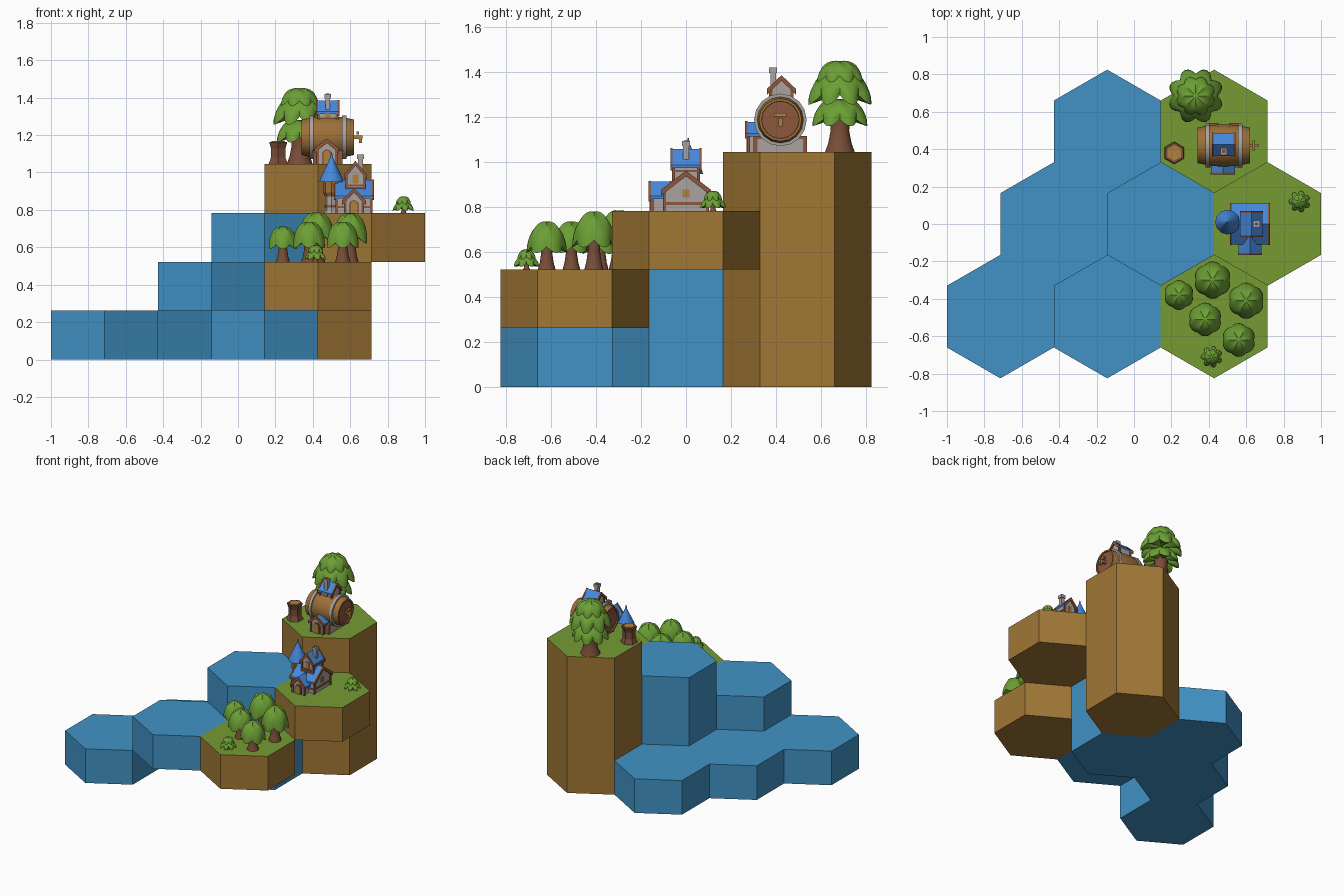
import bpy, bmesh
from math import sin, cos, pi, radians
from mathutils import Matrix, Vector

cube = bpy.data.objects.get("Cube")
if cube:
    bpy.data.objects.remove(cube)


def material(name, *rgb):
    m = bpy.data.materials.new(name)
    m.use_nodes = True
    m.diffuse_color = (*rgb, 1)
    m.node_tree.nodes["Principled BSDF"].inputs["Base Color"].default_value = (*rgb, 1)
    return m


water = material("water blue", .053, .29, .56)
soil = material("soil brown", .35, .185, .036)
grass = material("grass green", .18, .33, .034)
leaf = material("leaf green", .15, .35, .035)
bark = material("bark brown", .19, .075, .04)
oak = material("oak", .34, .16, .04)
timber = material("red timber", .27, .095, .045)
stone = material("pale stone", .40, .37, .35)
slate = material("roof blue", .06, .25, .72)
gold = material("honey wood", .42, .22, .05)


def finish(name, bm, mats, smooth=None):
    bmesh.ops.recalc_face_normals(bm, faces=bm.faces)
    me = bpy.data.meshes.new(name)
    bm.to_mesh(me)
    bm.free()
    for m in mats:
        me.materials.append(m)
    ob = bpy.data.objects.new(name, me)
    bpy.context.collection.objects.link(ob)
    if smooth:
        bpy.ops.object.select_all(action='DESELECT')
        ob.select_set(True)
        bpy.context.view_layer.objects.active = ob
        bpy.ops.object.shade_smooth_by_angle(angle=radians(smooth))
    return ob


def box(name, loc, size, mat):
    bm = bmesh.new()
    bmesh.ops.create_cube(bm, size=1, matrix=Matrix.Translation(loc) @ Matrix.Diagonal((*size, 1)))
    return finish(name, bm, [mat])


def prism(name, outline, y0, y1, mat, place):
    """Extrude an x-z outline along local y."""
    bm = bmesh.new()
    f = bm.faces.new([bm.verts.new((x, y0, z)) for x, z in outline])
    ext = bmesh.ops.extrude_face_region(bm, geom=[f])["geom"]
    bmesh.ops.translate(bm, vec=(0, y1 - y0, 0), verts=[v for v in ext if isinstance(v, bmesh.types.BMVert)])
    bm.transform(place)
    return finish(name, bm, [mat])


def lathe(name, profile, place, mat, segs=12, smooth=None):
    """Revolve (radius, height) points round local z and close both ends."""
    bm = bmesh.new()
    rings = [[bm.verts.new((r * cos(2 * pi * i / segs), r * sin(2 * pi * i / segs), z)) for i in range(segs)]
             for r, z in profile]
    for a, b in zip(rings, rings[1:]):
        for i in range(segs):
            j = (i + 1) % segs
            bm.faces.new((a[i], a[j], b[j], b[i]))
    bm.faces.new(rings[0])
    bm.faces.new(rings[-1])
    bm.transform(place)
    return finish(name, bm, [mat], smooth)


def at(x, y, z=0, turn=0):
    return Matrix.Translation((x, y, z)) @ Matrix.Rotation(turn, 4, 'Z')


# Hexagonal columns
STEP, R = .261, .33
W = R * cos(pi / 6)


def hex_column(name, col, row, low, high, land):
    bm = bmesh.new()
    h = (high - low) * STEP
    bmesh.ops.create_cone(bm, cap_ends=True, segments=6, radius1=R, radius2=R, depth=h)
    bm.transform(at(col * W, row * R * 1.5, low * STEP + h / 2, 0))
    if abs(max(v.co.x for v in bm.verts) - col * W - R) < .01:
        bmesh.ops.rotate(bm, verts=bm.verts, cent=(col * W, row * R * 1.5, 0), matrix=Matrix.Rotation(pi / 6, 3, 'Z'))
    bm.normal_update()
    for f in bm.faces:
        f.material_index = int(land and f.normal.z > .5)
    finish(name, bm, [soil, grass] if land else [water])


hex_column("water_front_left", -2.5, -1, 0, 1, False)
hex_column("water_left", -1.5, 0, 0, 1, False)
hex_column("water_back", -.5, 1, 0, 1, False)
hex_column("water_front", -.5, -1, 1, 2, False)
hex_column("water_centre", .5, 0, 0, 3, False)
hex_column("forest_ground", 1.5, -1, 1, 2, True)
hex_column("village_ground", 2.5, 0, 2, 3, True)
hex_column("hill_ground", 1.5, 1, 0, 4, True)


# Trees
def canopy(name, x, y, r, z0, z1, lobes, depth, lift):
    bm = bmesh.new()
    segs, n, h = lobes * 6, 8, z1 - z0
    rings = []
    for k in range(1, n + 3):
        t = min(k / n, 1)
        ring = []
        for i in range(segs):
            a = 2 * pi * i / segs
            valley = (1 - abs(sin(lobes * a / 2))) * t
            rad = r * sin(t * pi / 2) * (1 - depth * valley)
            z = z0 + h * cos(t * pi / 2) + lift * h * valley
            if k > n:
                rad *= 1 - .35 * (k - n)
                z += (.12 * h) * (k - n)
            ring.append(bm.verts.new((x + rad * cos(a), y + rad * sin(a), z)))
        rings.append(ring)
    for a, b in zip(rings, rings[1:]):
        for i in range(segs):
            j = (i + 1) % segs
            bm.faces.new((a[i], a[j], b[j], b[i]))
    for ring, z in ((rings[0], z1), (rings[-1], z0 + .3 * h)):
        tip = bm.verts.new((x, y, z))
        for i in range(segs):
            bm.faces.new((tip, ring[i], ring[(i + 1) % segs]))
    finish(name, bm, [leaf], 40)


def trunk(name, x, y, z, r, h):
    lathe(name, [(r, 0), (r * .78, h * .25), (r * .62, h * .6), (r * .7, h)], at(x, y, z), bark, 10, 40)


GROUND = 2 * STEP
for x, y, r, z0, z1 in [(.24, -.38, .08, .59, .71), (.42, -.30, .1, .625, .785), (.6, -.41, .097, .62, .78),
                        (.38, -.51, .09, .595, .735), (.56, -.62, .09, .595, .735)]:
    canopy("forest_canopy", x, y, r, z0, z1, 6, .1, .2)
    trunk("forest_trunk", x, y, GROUND, r * .46, z0 - GROUND + .05)

for x, y, z in [(.415, -.71, GROUND), (.885, .12, 3 * STEP)]:
    canopy("bush_skirt", x, y, .058, z + .012, z + .06, 7, .3, .3)
    canopy("bush_top", x, y, .042, z + .045, z + .088, 7, .25, .3)
    trunk("bush_stem", x, y, z, .016, .03)

HILL = 4 * STEP
trunk("great_trunk", .33, .685, HILL, .07, .16)
canopy("great_canopy_low", .33, .685, .13, 1.16, 1.28, 8, .2, .25)
canopy("great_canopy_middle", .33, .685, .15, 1.255, 1.40, 8, .22, .3)
canopy("great_canopy_top", .33, .685, .108, 1.35, 1.45, 8, .18, .25)

# Stump
lathe("stump", [(.06, 0), (.045, .035), (.045, .085), (.056, .12)], at(.215, .38, HILL, pi / 6), bark, 6)
lathe("stump_top", [(.042, .118), (.042, .125)], at(.215, .38, HILL, pi / 6), gold, 6)


# Timber-framed buildings
def building(name, x, y, z, eave, peak, w, length, turn=0, door=False):
    p, h, l = at(x, y, z, turn), w / 2, length / 2
    e, k = eave - z, peak - z
    prism(name + "_walls", [(-h, 0), (h, 0), (h, e), (0, k), (-h, e)], -l, l, stone, p)

    def chevron(label, over, low, high, y0, y1, mat):
        q = h + over
        drop = (k - e) * over / h
        prism(name + label, [(-q, e - drop + low), (0, k + low), (q, e - drop + low),
                             (q, e - drop + high), (0, k + high), (-q, e - drop + high)], y0, y1, mat, p)

    chevron("_roof", .014, 0, .014, -l - .008, l + .008, slate)
    for s in (-1, 1):
        a, b = sorted((s * (l + .003), s * (l + .014)))
        chevron("_gable_trim", .016, -.008, .017, a, b, timber)
        for sx in (-1, 1):
            cx = sx * h
            prism(name + "_post", [(cx - .007, 0), (cx + .007, 0), (cx + .007, e), (cx - .007, e)],
                  min(s * (l - .008), s * (l + .006)), max(s * (l - .008), s * (l + .006)), timber, p)
        if not (door and s < 0):
            a, b = sorted((s * l, s * (l + .005)))
            prism(name + "_beam", [(-h, e * .3), (h, e * .3), (h, e * .3 + .012), (-h, e * .3 + .012)], a, b, timber, p)
    if door:
        for label, d, top, out, mat in (("_door_frame", .027, .75, .005, timber), ("_door", .019, .66, .009, gold)):
            t = e * top
            prism(name + label, [(-d, 0), (d, 0), (d, t), (d * .6, t + .014), (0, t + .02), (-d * .6, t + .014), (-d, t)],
                  -l - out, -l, mat, p)


def chimney(name, x, y, z0, z1):
    box(name, (x, y, (z0 + z1) / 2), (.026, .026, z1 - z0), stone)
    box(name + "_cap", (x, y, z1 - .012), (.036, .036, .024), stone)
    box(name + "_flue", (x, y, z1), (.018, .018, .004), bark)


# Village house with tower
VIL = 3 * STEP
building("house", .62, 0, VIL, .872, .945, .19, .185, pi / 2)
building("house_upper", .628, 0, .88, .99, 1.045, .092, .112)
building("house_porch", .62, -.115, VIL, .85, .90, .095, .075, 0, True)
chimney("house_chimney", .655, 0, 1.0, 1.095)
for side in (-1, 1):
    box("upper_window", (.628, side * .058, .965), (.03, .008, .05), gold)
    box("upper_beam", (.628, side * .058, .932), (.092, .009, .01), timber)
    box("upper_side_beam", (.628 + side * .047, 0, .96), (.006, .11, .01), timber)
    box("house_side_beam", (.62, side * .097, .815), (.185, .006, .012), timber)
box("house_window", (.715, 0, .86), (.006, .03, .035), gold)

lathe("tower_base", [(.042, 0), (.034, .02), (.034, .1)], at(.5, .01, VIL), stone, 8)
lathe("tower_band", [(.038, .03), (.038, .044)], at(.5, .01, VIL), timber, 8)
lathe("tower_head", [(.032, .085), (.046, .11), (.046, .18)], at(.5, .01, VIL), oak, 8)
lathe("tower_roof", [(.066, .165), (.058, .19), (.026, .255), (.008, .295), (.002, .325)],
      at(.5, .01, VIL), slate, 12, 40)

# Barrel house
BX, BY, BZ = .48, .42, 1.188
side_on = at(BX, BY, BZ) @ Matrix.Rotation(pi / 2, 4, 'Y')
lathe("barrel", [(.082, -.125), (.084, -.14), (.095, -.14), (.109, -.07), (.113, 0), (.109, .07),
                 (.095, .14), (.084, .14), (.082, .125)], side_on, oak, 16, 25)
for s in (-1, 1):
    lathe("barrel_lid", [(.085, s * .11), (.085, s * .132)], side_on, timber, 16)
    lathe("barrel_hoop", [(.107, s * .088 - .011), (.117, s * .088 - .011), (.117, s * .088 + .011),
                          (.107, s * .088 + .011)], side_on, stone, 16, 30)
box("tap_spout", (BX + .155, BY, BZ), (.06, .018, .018), gold)
box("tap_nozzle", (BX + .175, BY, BZ - .012), (.018, .018, .036), gold)
box("tap_handle", (BX + .16, BY, BZ + .022), (.014, .055, .016), gold)

# Barrel cradle
for s in (-1, 1):
    box("cradle_block", (BX + s * .055, BY, HILL + .03), (.045, .22, .06), stone)
    box("cradle_beam", (BX + s * .055, BY, HILL + .066), (.052, .235, .014), timber)
    for t in (-1, 1):
        box("cradle_post", (BX + s * .055, BY + t * .11, HILL + .035), (.05, .018, .07), timber)

building("barrel_porch", .475, .315, HILL, 1.125, 1.165, .10, .075, 0, True)
building("dormer", BX, .425, 1.26, 1.325, 1.37, .095, .1, pi / 2)
chimney("barrel_chimney", BX, .388, 1.32, 1.42)
box("dormer_window", (BX, .375, 1.305), (.03, .008, .03), gold)
